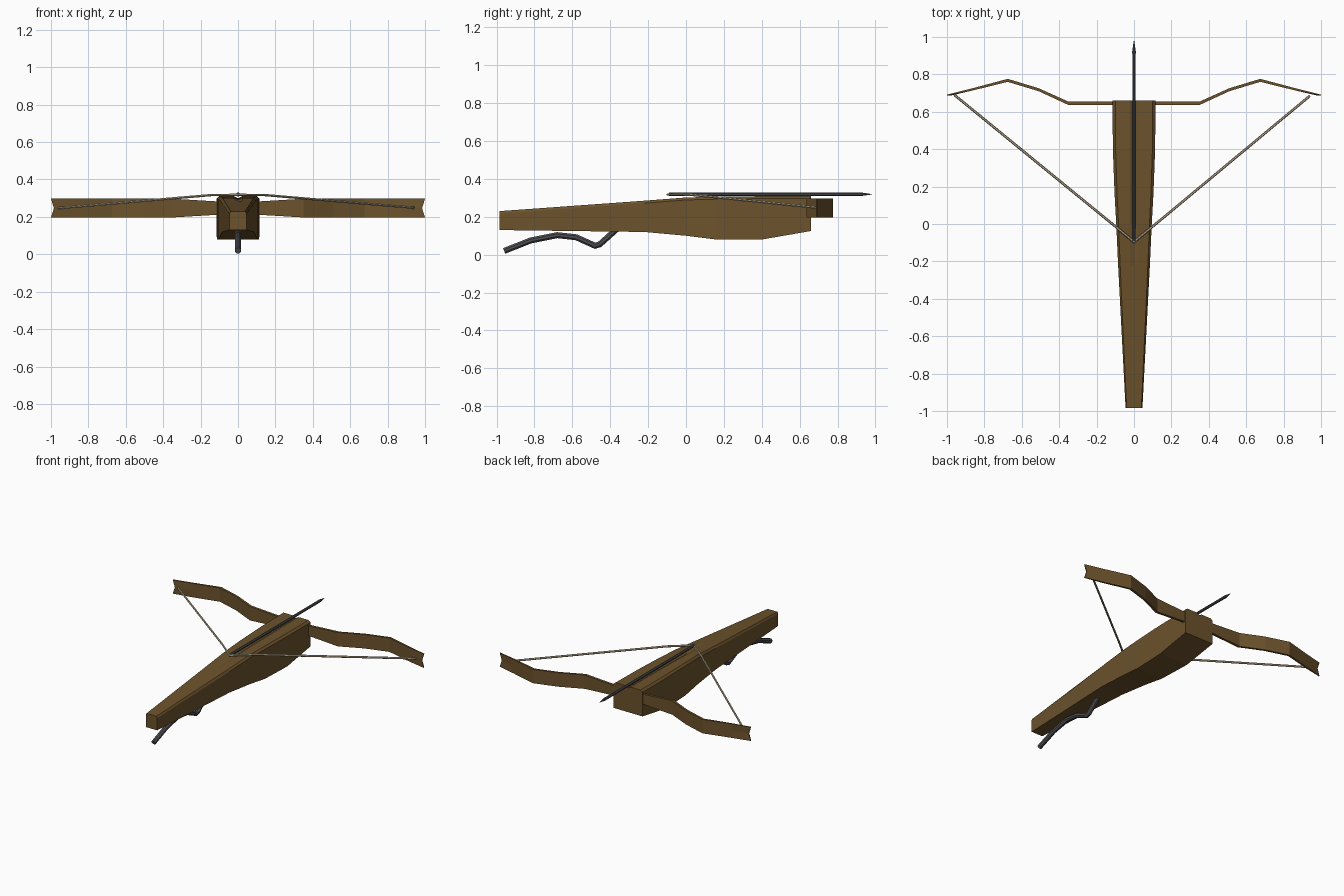
import bpy, bmesh, math
from mathutils import Vector

if "Cube" in bpy.data.objects:
    bpy.data.objects.remove(bpy.data.objects["Cube"])


def material(name, rgb):
    m = bpy.data.materials.new(name)
    m.diffuse_color = (*rgb, 1)
    m.use_nodes = True
    m.node_tree.nodes["Principled BSDF"].inputs["Base Color"].default_value = m.diffuse_color
    return m


WOOD = material("wood", (0.15, 0.085, 0.025))
METAL = material("metal", (0.08, 0.08, 0.09))
CORD = material("cord", (0.50, 0.42, 0.29))


def loft(name, rings, mat):
    """Bridge equal-length rings of points and cap both ends."""
    bm = bmesh.new()
    loops = [[bm.verts.new(p) for p in r] for r in rings]
    n = len(loops[0])
    for a, b in zip(loops, loops[1:]):
        for i in range(n):
            j = (i + 1) % n
            bm.faces.new((a[i], a[j], b[j], b[i]))
    bm.faces.new(loops[0][::-1])
    bm.faces.new(loops[-1])
    bmesh.ops.recalc_face_normals(bm, faces=bm.faces)
    me = bpy.data.meshes.new(name)
    bm.to_mesh(me)
    bm.free()
    me.materials.append(mat)
    ob = bpy.data.objects.new(name, me)
    bpy.context.collection.objects.link(ob)
    return ob


def tube(name, path, radii, sides, mat):
    """Sweep a polygon along a path with mitred corners."""
    pts = [Vector(p) for p in path]
    rings = []
    for i, p in enumerate(pts):
        d0 = (p - pts[max(i - 1, 0)]).normalized()
        d1 = (pts[min(i + 1, len(pts) - 1)] - p).normalized()
        t = (d0 + d1).normalized()
        ref = Vector((0, 0, 1)) if abs(t.x) > 0.1 else Vector((1, 0, 0))
        u = (ref - t * ref.dot(t)).normalized()
        v = t.cross(u)
        k = 1 / max(0.5, t.dot(d1 if d1.length else d0))
        rings.append([p + radii[i] * (u * math.cos(a) + v * math.sin(a) * k)
                      for a in [math.tau * (s + 0.5) / sides for s in range(sides)]])
    return loft(name, rings, mat)


# Stock: y, half width, bottom, top, groove depth
sections = [(-0.985, 0.045, 0.13, 0.23, 0.0),
            (-0.22, 0.085, 0.12, 0.285, 0.0),
            (0.0, 0.095, 0.10, 0.302, 0.012),
            (0.16, 0.104, 0.08, 0.306, 0.012),
            (0.40, 0.113, 0.08, 0.309, 0.012),
            (0.66, 0.115, 0.125, 0.311, 0.012)]
rings = []
for y, w, lo, hi, g in sections:
    half = [(w, lo), (w, hi - 0.013), (w * 0.87, hi), (0.022, hi)]
    prof = half + [(0, hi - g)] + [(-x, z) for x, z in reversed(half)]
    rings.append([(x, y, z) for x, z in prof])
loft("stock", rings, WOOD)

# Bow: x, y, half height, half thickness; the tip has a V notch
limb = [(0.0, 0.645, 0.033, 0.009), (0.115, 0.645, 0.036, 0.009),
        (0.35, 0.645, 0.05, 0.009), (0.51, 0.718, 0.05, 0.008),
        (0.675, 0.768, 0.05, 0.008), (0.87, 0.718, 0.05, 0.006),
        (1.0, 0.689, 0.05, 0.003)]
stations = [(-x, y, h, t) for x, y, h, t in limb[:0:-1]] + limb
rings = []
for x, y, h, t in stations:
    mid = x - math.copysign(0.016, x) if abs(x) == 1 else x
    z = 0.247
    rings.append([(x, y - t, z - h), (mid, y - t, z), (x, y - t, z + h),
                  (x, y + t, z + h), (mid, y + t, z), (x, y + t, z - h)])
loft("bow", rings, WOOD)

# Drawn string, resting level over the stock
tube("string", [(-0.96, 0.69, 0.247), (-0.14, 0.02, 0.317), (0, -0.095, 0.318),
                (0.14, 0.02, 0.317), (0.94, 0.685, 0.249)], [0.007] * 5, 6, CORD)

# Bolt with pointed head
tube("bolt", [(0, -0.09, 0.319), (0, 0.905, 0.319)], [0.010, 0.010], 8, METAL)
tube("bolt_head", [(0, 0.90, 0.319), (0, 0.92, 0.319), (0, 0.983, 0.319)],
     [0.009, 0.011, 0.0008], 8, METAL)

# Trigger lever below the stock
lever = [(-0.96, 0.02), (-0.82, 0.075), (-0.68, 0.103), (-0.58, 0.092),
         (-0.48, 0.047), (-0.455, 0.055), (-0.36, 0.14)]
tube("trigger_lever", [(0, y, z) for y, z in lever], [0.017] * 7, 8, METAL)
